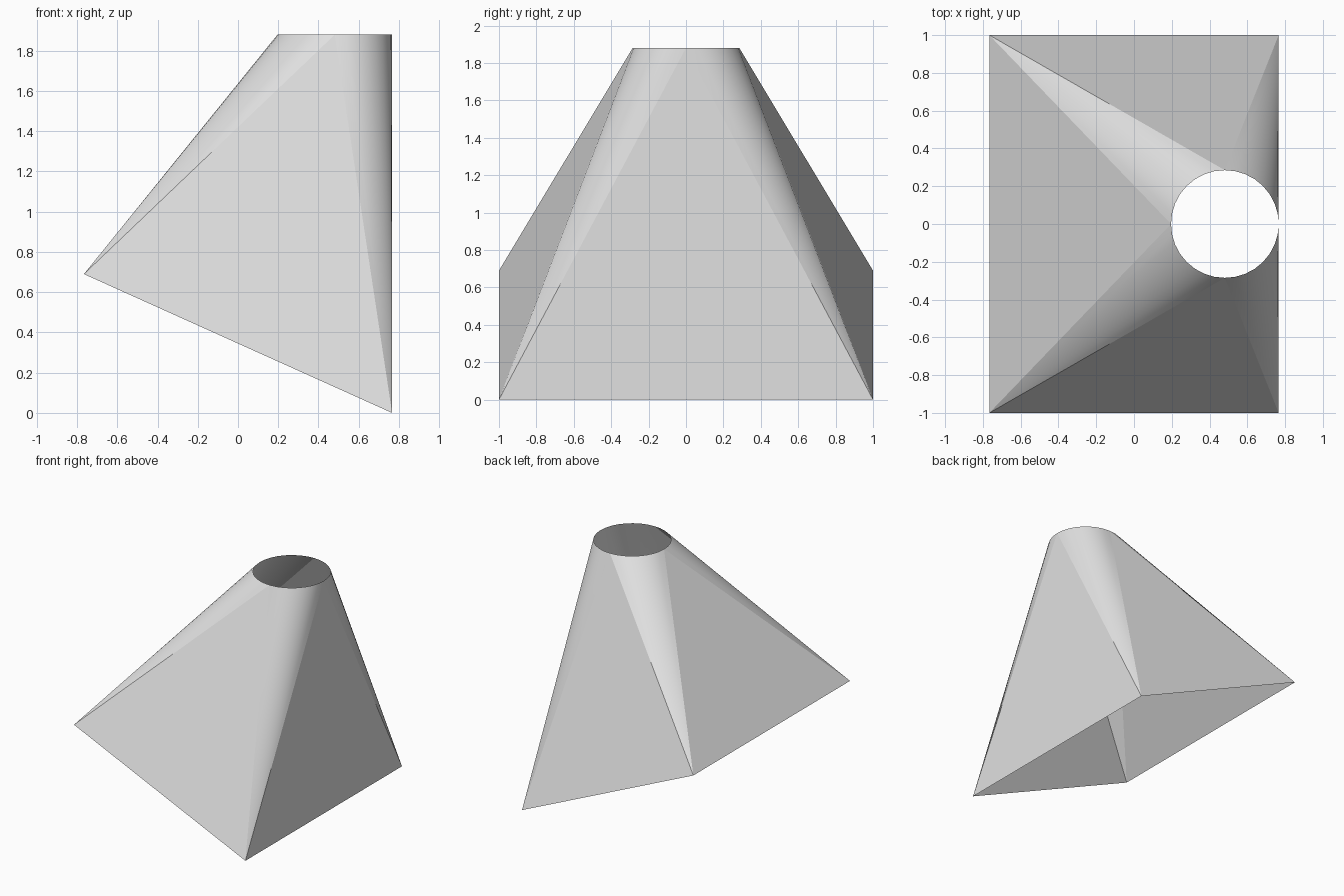
import bpy
import bmesh
import math

cube = bpy.data.objects.get("Cube")
if cube:
    bpy.data.objects.remove(cube, do_unlink=True)

# One plain sheet grey
grey = bpy.data.materials.new("sheet_grey")
grey.use_nodes = True
colour = (0.75, 0.75, 0.75, 1)
grey.diffuse_color = colour
grey.node_tree.nodes["Principled BSDF"].inputs["Base Color"].default_value = colour

HALF_X, HALF_Y = 0.766, 1.0      # slanted rectangular opening
LOW, HIGH = 0.0, 0.69            # heights of its +x and -x edges
RADIUS, TOP = 0.285, 1.88        # round opening
CENTRE_X = HALF_X - RADIUS
STEPS = 8                        # segments per quarter of the rim

bm = bmesh.new()

# Round rim, anticlockwise from +x
count = 4 * STEPS
rim = []
for i in range(count):
    a = math.tau * i / count
    rim.append(bm.verts.new((CENTRE_X + RADIUS * math.cos(a), RADIUS * math.sin(a), TOP)))

# Rectangle corners, anticlockwise from +x +y
corners = [bm.verts.new((sx * HALF_X, sy * HALF_Y, LOW if sx > 0 else HIGH))
           for sx, sy in ((1, 1), (-1, 1), (-1, -1), (1, -1))]

for q in range(4):
    corner, following = corners[q], corners[(q + 1) % 4]
    # Conical fan from this corner to its quarter of the rim
    for i in range(q * STEPS, (q + 1) * STEPS):
        bm.faces.new((corner, rim[(i + 1) % count], rim[i])).smooth = True
    # Flat panel between this corner and the next
    bm.faces.new((corner, following, rim[(q + 1) * STEPS % count])).smooth = False

# Open shell, so orient the faces away from the central axis
bm.normal_update()
for face in bm.faces:
    out = face.calc_center_median()
    out.x -= CENTRE_X * 0.7
    out.z = 0
    if face.normal.dot(out) < 0:
        face.normal_flip()

mesh = bpy.data.meshes.new("transition_duct")
bm.to_mesh(mesh)
bm.free()
mesh.materials.append(grey)
duct = bpy.data.objects.new("transition_duct", mesh)
bpy.context.collection.objects.link(duct)
